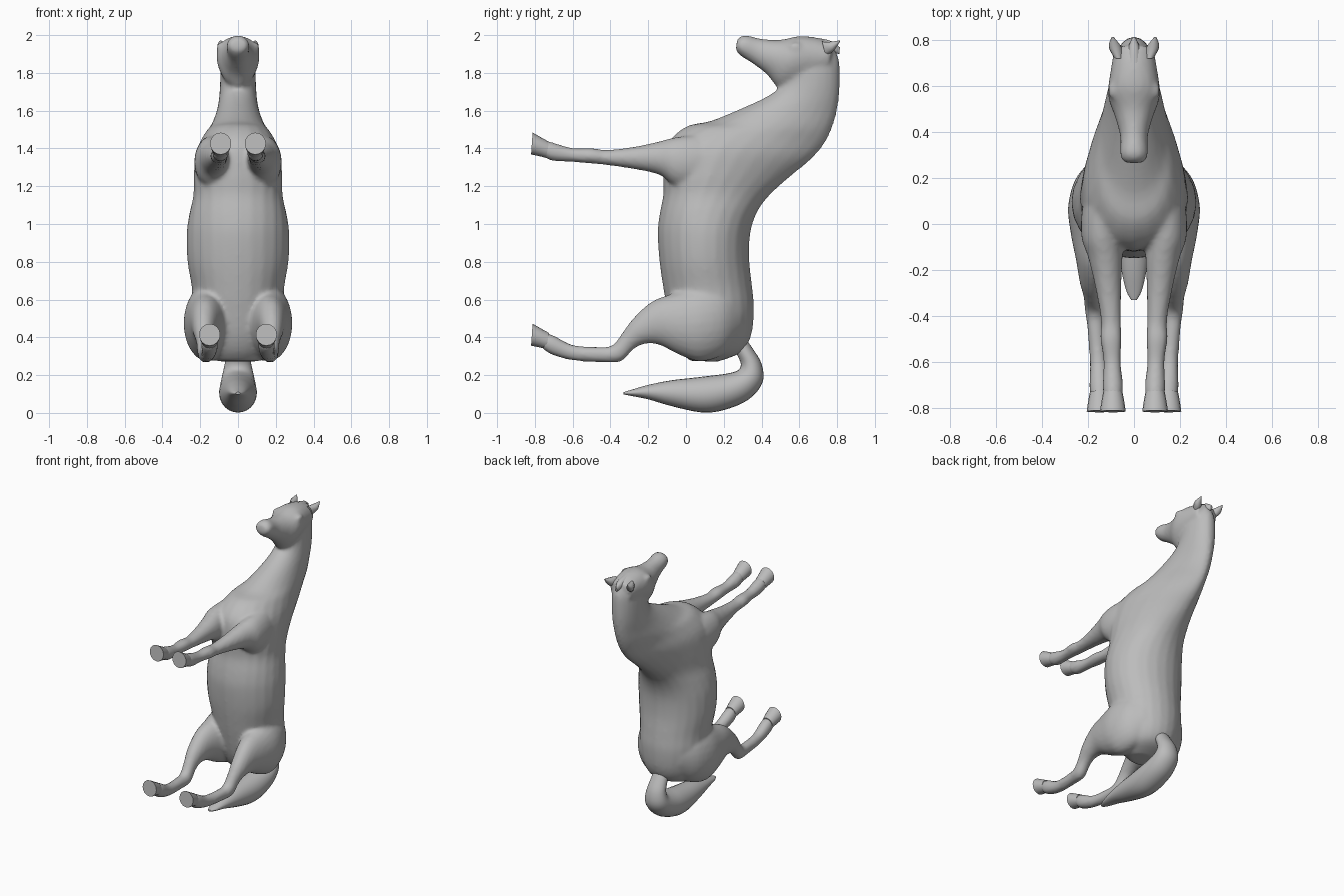
import bpy, bmesh, math
from mathutils import Matrix

cube = bpy.data.objects.get("Cube")
if cube:
    bpy.data.objects.remove(cube)

grey = bpy.data.materials.new("plain grey")
grey.use_nodes = True
grey.diffuse_color = (0.5, 0.5, 0.5, 1)
grey.node_tree.nodes["Principled BSDF"].inputs["Base Color"].default_value = (0.5, 0.5, 0.5, 1)


def spline(p0, p1, p2, p3, t):
    return [0.5 * (2 * b + (c - a) * t + (2 * a - 5 * b + 4 * c - d) * t * t
                   + (3 * b - a - 3 * c + d) * t ** 3) for a, b, c, d in zip(p0, p1, p2, p3)]


def loft(bm, stations, side=1, steps=4, segs=24):
    """Skin ovals; each station is two edge points (y, z), a centre x, a half width
    and optionally an egg factor that widens the oval towards its first edge point."""
    stations = [(*s, 0)[:7] for s in stations]
    n = len(stations)
    rows = []
    for i in range(n - 1):
        q = [stations[max(0, min(n - 1, i + k))] for k in (-1, 0, 1, 2)]
        rows += [spline(*q, s / steps) for s in range(steps)]
    rows.append(stations[-1])
    rings = []
    for y1, z1, y2, z2, cx, w, egg in rows:
        ring = []
        for k in range(segs):
            a = 2 * math.pi * k / segs
            c = (1 + math.cos(a)) / 2
            x = cx + w * math.sin(a) * (1 + egg * math.cos(a))
            ring.append(bm.verts.new((side * x, y2 + (y1 - y2) * c, z2 + (z1 - z2) * c)))
        rings.append(ring)
    faces = [bm.faces.new((a[k], a[(k + 1) % segs], b[(k + 1) % segs], b[k]))
             for a, b in zip(rings, rings[1:]) for k in range(segs)]
    faces += [bm.faces.new(rings[0]), bm.faces.new(rings[-1])]
    bmesh.ops.recalc_face_normals(bm, faces=faces)


def finish(name, bm, angle=50):
    me = bpy.data.meshes.new(name)
    bm.to_mesh(me)
    bm.free()
    me.materials.append(grey)
    ob = bpy.data.objects.new(name, me)
    bpy.context.collection.objects.link(ob)
    bpy.ops.object.select_all(action='DESELECT')
    ob.select_set(True)
    bpy.context.view_layer.objects.active = ob
    bpy.ops.object.shade_smooth_by_angle(angle=math.radians(angle))
    return ob


# Trunk and neck, from rump to poll
trunk = [
    (.02, .275, .17, .272, 0, .11), (-.03, .33, .29, .32, 0, .17),
    (-.07, .42, .345, .41, 0, .21), (-.10, .55, .36, .55, 0, .238),
    (-.12, .66, .35, .67, 0, .245), (-.14, .80, .335, .81, 0, .268),
    (-.15, .95, .34, .95, 0, .272), (-.14, 1.05, .375, 1.06, 0, .257, .08),
    (-.12, 1.16, .44, 1.15, 0, .232, .2), (-.12, 1.27, .55, 1.25, 0, .222, .36),
    (-.10, 1.42, .66, 1.34, 0, .205, .4), (0, 1.515, .73, 1.42, 0, .165, .35),
    (.13, 1.545, .77, 1.50, 0, .138, .2), (.29, 1.61, .795, 1.58, 0, .113, .1),
    (.42, 1.67, .81, 1.67, 0, .10), (.49, 1.72, .815, 1.77, 0, .095),
    (.50, 1.78, .81, 1.87, 0, .09), (.52, 1.88, .78, 1.94, 0, .07)]
# Head, from poll to muzzle
head = [
    (.78, 1.955, .75, 1.80, 0, .085, .1), (.70, 1.985, .62, 1.73, 0, .10, .2),
    (.60, 1.995, .50, 1.715, 0, .11, .25), (.50, 1.975, .43, 1.79, 0, .082, .1),
    (.40, 1.98, .36, 1.845, 0, .06), (.31, 2.0, .29, 1.89, 0, .06),
    (.27, 1.975, .263, 1.92, 0, .04)]
foreleg = [
    (.25, 1.43, .22, 1.27, .09, .07), (.10, 1.47, .10, 1.19, .125, .095),
    (-.05, 1.46, -.05, 1.20, .14, .09),
    (-.15, 1.435, -.14, 1.26, .125, .075), (-.28, 1.408, -.27, 1.29, .112, .057),
    (-.42, 1.392, -.42, 1.312, .10, .044), (-.50, 1.402, -.50, 1.32, .10, .047),
    (-.60, 1.402, -.60, 1.328, .095, .038), (-.70, 1.43, -.71, 1.335, .092, .045),
    (-.75, 1.445, -.76, 1.36, .092, .04)]
hindleg = [
    (.31, .60, .29, .40, .09, .07), (.21, .67, .20, .31, .14, .11),
    (.08, .68, .08, .272, .16, .127),
    (-.06, .635, -.03, .305, .165, .11), (-.18, .59, -.14, .36, .175, .077),
    (-.28, .50, -.22, .365, .18, .057), (-.34, .42, -.28, .335, .177, .044),
    (-.39, .358, -.345, .272, .172, .043), (-.47, .35, -.45, .268, .165, .038),
    (-.60, .36, -.60, .278, .155, .038), (-.70, .41, -.71, .308, .15, .045),
    (-.75, .425, -.76, .34, .15, .04)]

# Body, neck, head and legs fused into one skin
bm = bmesh.new()
loft(bm, trunk)
loft(bm, head)
for s in (1, -1):
    loft(bm, foreleg, s)
    loft(bm, hindleg, s)
    # Brow ridge with the eye
    spot = Matrix.Translation((s * .092, .58, 1.935)) @ Matrix.Diagonal((.022, .035, .028, 1))
    bmesh.ops.create_uvsphere(bm, u_segments=16, v_segments=10, radius=1, matrix=spot)
body = finish("body", bm)
rm = body.modifiers.new("fuse", 'REMESH')
rm.mode = 'VOXEL'
rm.voxel_size = 0.013
rm.use_smooth_shade = True
sm = body.modifiers.new("soften", 'SMOOTH')
sm.factor = 0.5
sm.iterations = 5

# Tail, curling forward under the rump
bm = bmesh.new()
loft(bm, [
    (.25, .37, .31, .40, 0, .05), (.27, .31, .35, .345, 0, .06),
    (.29, .26, .40, .26, 0, .07), (.275, .225, .405, .16, 0, .085),
    (.21, .207, .33, .07, 0, .096), (.14, .198, .20, .015, 0, .10),
    (.04, .186, .08, .003, 0, .093), (-.08, .172, -.08, .037, 0, .075),
    (-.20, .148, -.20, .072, 0, .055), (-.29, .122, -.29, .09, 0, .034),
    (-.33, .11, -.33, .098, 0, .012)])
finish("tail", bm)

for s, side in ((1, "left"), (-1, "right")):
    # Hooves, flaring to flat soles
    for end, z, cx in (("front", 1.0, .092), ("hind", -.012, .15)):
        bm = bmesh.new()
        loft(bm, [(-.725, .435 + z, -.74, .35 + z, cx, .042),
                  (-.77, .46 + z, -.78, .36 + z, cx, .05),
                  (-.812, .484 + z, -.82, .368 + z, cx, .056)], s, 3, 16)
        finish(f"{end}_hoof_{side}", bm)
    # Pointed ears, swept back
    bm = bmesh.new()
    loft(bm, [(.72, 1.965, .74, 1.89, .068, .022), (.765, 1.965, .78, 1.915, .083, .027),
              (.815, 1.972, .815, 1.965, .093, .004)], s, 4, 12)
    finish(f"ear_{side}", bm)

# Forelock tuft between the ears
bm = bmesh.new()
loft(bm, [(.70, 1.985, .72, 1.93, 0, .03), (.77, 1.968, .77, 1.91, 0, .025),
          (.815, 1.935, .812, 1.90, 0, .006)], 1, 4, 12)
finish("forelock", bm)
